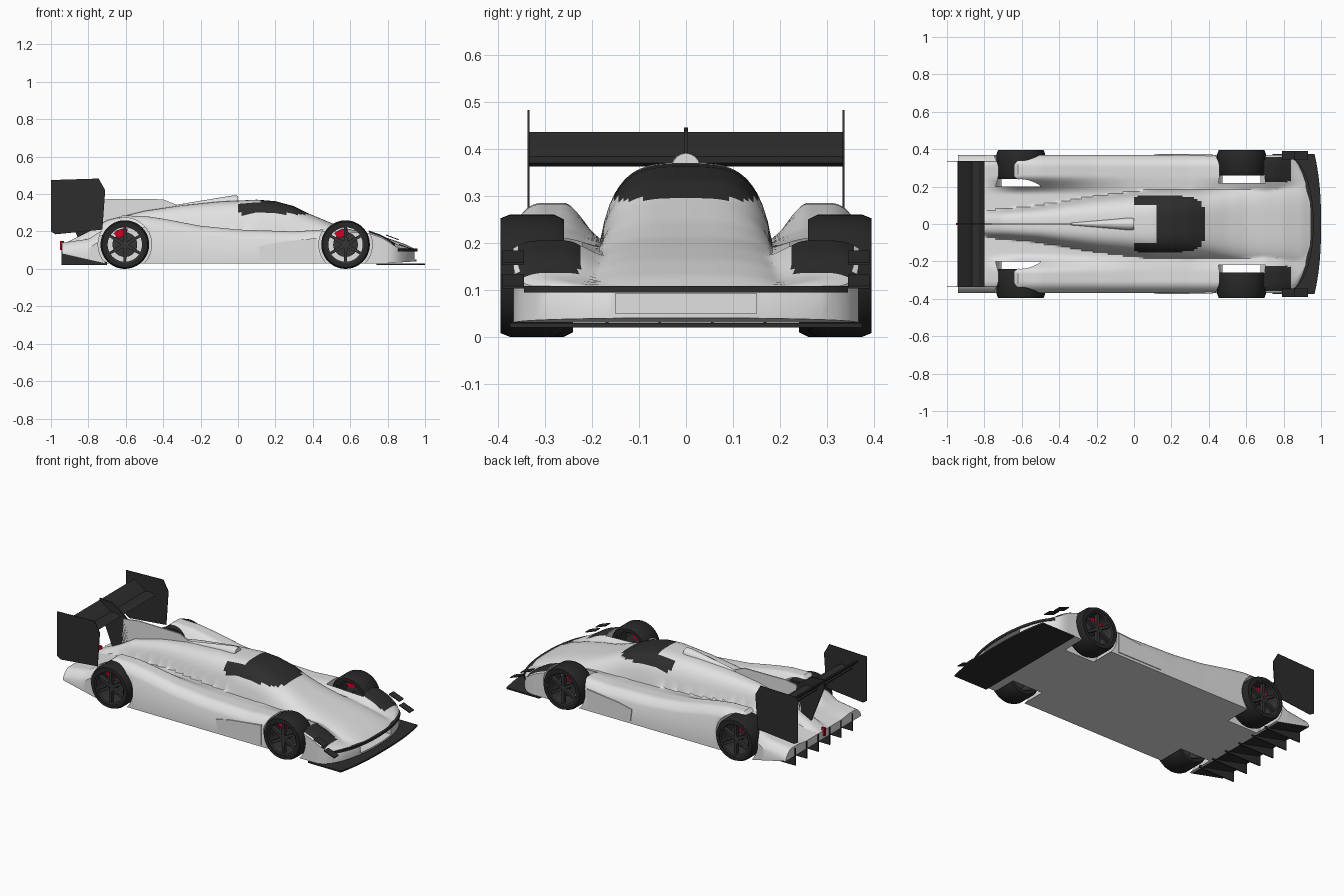
import bpy, bmesh, math
from mathutils import Vector

if "Cube" in bpy.data.objects:
    bpy.data.objects.remove(bpy.data.objects["Cube"], do_unlink=True)


def material(name, r, g, b):
    m = bpy.data.materials.new(name)
    m.use_nodes = True
    m.diffuse_color = (r, g, b, 1)
    m.node_tree.nodes["Principled BSDF"].inputs["Base Color"].default_value = (r, g, b, 1)
    return m


WHITE = material("body white", 0.75, 0.75, 0.75)
CARBON = material("carbon black", 0.026, 0.026, 0.026)
RUBBER = material("tyre rubber", 0.02, 0.02, 0.02)
RIM = material("rim grey", 0.035, 0.035, 0.037)
RED = material("caliper red", 0.65, 0.0, 0.02)


def finish(name, bm, mats, angle=35):
    """Turn a bmesh into a named, shaded object."""
    bmesh.ops.recalc_face_normals(bm, faces=bm.faces)
    mesh = bpy.data.meshes.new(name)
    bm.to_mesh(mesh)
    bm.free()
    for m in mats:
        mesh.materials.append(m)
    obj = bpy.data.objects.new(name, mesh)
    bpy.context.collection.objects.link(obj)
    bpy.ops.object.select_all(action="DESELECT")
    obj.select_set(True)
    bpy.context.view_layer.objects.active = obj
    if angle:
        bpy.ops.object.shade_smooth_by_angle(angle=math.radians(angle))
    return obj


def loft(bm, rings, wrap=False):
    """Skin a list of closed rings; cap the ends unless they wrap."""
    rows = [[bm.verts.new(p) for p in ring] for ring in rings]
    pairs = list(zip(rows, rows[1:])) + ([(rows[-1], rows[0])] if wrap else [])
    for a, b in pairs:
        for i in range(len(a)):
            k = (i + 1) % len(a)
            bm.faces.new((a[i], a[k], b[k], b[i]))
    if not wrap:
        bm.faces.new(rows[0])
        bm.faces.new(rows[-1])


def prism(name, pts, lo, hi, mat, axis="y", angle=0):
    """Extrude an outline: (x, z) along y, or (x, y) along z."""
    def place(p, d):
        return (p[0], d, p[1]) if axis == "y" else (p[0], p[1], d)
    bm = bmesh.new()
    loft(bm, [[place(p, d) for p in pts] for d in (lo, hi)])
    return finish(name, bm, [mat], angle)


def lathe(name, profile, cx, cz, side, mat, steps=48):
    """Revolve a closed (radius, y) profile around a wheel axle."""
    bm = bmesh.new()
    rings = []
    for i in range(steps):
        a = math.tau * i / steps
        rings.append([(cx + r * math.cos(a), side * y, cz + r * math.sin(a)) for r, y in profile])
    loft(bm, rings, wrap=True)
    return finish(name, bm, [mat])


def ease(keys, x):
    """Piecewise-linear lookup through (x, value) keys in rising order."""
    if x <= keys[0][0]:
        return keys[0][1]
    for (a, u), (b, v) in zip(keys, keys[1:]):
        if x <= b:
            return u + (v - u) * (x - a) / (b - a)
    return keys[-1][1]


# Body shape curves along the length
SPINE = [(-.94, .13), (-.8, .2), (-.7, .26), (-.5, .31), (-.3, .34), (-.1, .36), (.1, .37), (.2, .362),
         (.3, .335), (.38, .295), (.5, .245), (.6, .212), (.7, .19), (.8, .165), (.9, .13), (.95, .105)]
CABIN = [(-.94, .07), (-.8, .07), (-.5, .1), (-.2, .15), (.1, .185), (.4, .19), (.7, .22), (.95, .25)]
FENDER = [(-.94, .14), (-.8, .16), (-.72, .21), (-.62, .285), (-.5, .283), (-.4, .268), (-.2, .23),
          (0, .21), (.3, .2), (.45, .21), (.7, .205), (.77, .18), (.85, .13), (.95, .1)]
VALLEY = [(-.94, .13), (-.8, .16), (-.4, .2), (0, .2), (.4, .19), (.7, .17), (.85, .12), (.95, .1)]
FLOOR = [(-.94, .08), (-.72, .03), (.8, .03), (.95, .04)]


def half_width(x):
    if x < .78:
        return .368
    u = (x - .78) / .175
    return .368 * math.sqrt(max(.001, 1 - u ** 2.5))


def top_height(x, y):
    y = abs(y)
    valley, fender, w = ease(VALLEY, x), ease(FENDER, x), ease(CABIN, x)
    t = min(1, max(0, (y - .16) / .1))
    z = valley + (fender - valley) * t * t * (3 - 2 * t)
    edge = max(0, y / half_width(x) - .82) / .18
    z -= (.05 if x < .7 else .015) * edge ** 2.5
    if y < w:
        base = valley - .05
        z = max(z, base + (ease(SPINE, x) - base) * math.sqrt(1 - (y / w) ** 3.5))
    return z


# Body shell
N = 72
stations = [-.94 + .02 * i for i in range(95)] + [.947, .951, .954]
bm = bmesh.new()
rings = []
for x in stations:
    w = half_width(x)
    ys = [w * (2 * j / N - 1) for j in range(N + 1)]
    ring = [(x, y, top_height(x, y)) for y in ys]
    rings.append(ring + [(x, w, ease(FLOOR, x)), (x, -w, ease(FLOOR, x))])
loft(bm, rings)
bmesh.ops.recalc_face_normals(bm, faces=bm.faces)
for f in bm.faces:
    c = f.calc_center_median()
    side = abs(c.y)
    screen = 0 < c.x < .4 and c.z > .293 and not (c.x < .12 and side < .1)
    vent = .7 < c.x < .83 and .225 < side < .36 and f.normal.z > .2
    diffuser = c.x < -.72 and f.normal.z < -.5
    if screen or vent or diffuser:
        f.material_index = 1
body = finish("body_shell", bm, [WHITE, CARBON])

# Wheel wells and nose intake cut from the shell
AXLES = {"front": (.575, .26), "rear": (-.605, .24)}
cutters = [prism("intake_cutter", [(.87, .05), (1.1, .05), (1.1, .092), (.87, .092)], -.15, .15, WHITE)]
for cx, inner in AXLES.values():
    for s in (-1, 1):
        bpy.ops.mesh.primitive_cylinder_add(vertices=48, radius=.143, depth=.3,
                                            location=(cx, s * (inner + .11), .13),
                                            rotation=(math.pi / 2, 0, 0))
        cutters.append(bpy.context.object)
bpy.ops.object.select_all(action="DESELECT")
body.select_set(True)
bpy.context.view_layer.objects.active = body
for c in cutters:
    mod = body.modifiers.new("cut", "BOOLEAN")
    mod.operation = "DIFFERENCE"
    mod.solver = "EXACT"
    mod.object = c
    bpy.ops.object.modifier_apply(modifier=mod.name)
for c in cutters:
    bpy.data.objects.remove(c, do_unlink=True)
bpy.ops.object.shade_smooth_by_angle(angle=math.radians(35))

# Wheels
for end, (cx, inner) in AXLES.items():
    for s, label in ((1, "left"), (-1, "right")):
        tag = f"{end}_{label}"
        lathe(tag + "_tyre", [(.1, inner), (.12, inner), (.13, inner + .02), (.13, .375),
                              (.122, .395), (.1, .395)], cx, .13, s, RUBBER)
        lathe(tag + "_rim", [(.092, inner + .01), (.101, inner + .01), (.101, .392), (.092, .388)],
              cx, .13, s, RIM)
        lathe(tag + "_hub", [(.001, .33), (.022, .33), (.02, .38), (.001, .382)], cx, .13, s, RIM, 24)
        lathe(tag + "_brake_disc", [(.02, .32), (.066, .32), (.066, .33), (.02, .33)], cx, .13, s, RIM)
        bm = bmesh.new()
        for i in range(6):
            a = math.tau * (i + .5) / 6
            d, n = Vector((math.cos(a), 0, math.sin(a))), Vector((-math.sin(a), 0, math.cos(a)))
            hub = Vector((cx, 0, .13))
            loft(bm, [[hub + d * r + n * k * w + Vector((0, s * y, 0))
                       for k, y in ((-1, .36), (1, .36), (1, .382), (-1, .382))]
                      for r, w in ((.01, .01), (.096, .007))])
        finish(tag + "_spokes", bm, [RIM], 0)
        # Brake caliper over the top of the disc
        arc = [math.radians(80 + 11 * i) for i in range(6)]
        outline = [(cx + r * math.cos(a), .13 + r * math.sin(a))
                   for r, run in ((.045, arc), (.085, arc[::-1])) for a in run]
        prism(tag + "_caliper", outline, s * .315, s * .345, RED)

# Front splitter, following the nose curve
ys = [.375 * (i / 10 - 1) for i in range(21)]
front = [(1 - .035 * (abs(y) / .375) ** 2.5, y) for y in ys]
prism("front_splitter", front + [(.74, .375), (.74, -.375)], .02, .029, CARBON, "z")

# Dark lip above the nose intake
bm = bmesh.new()
lip = []
for i in range(41):
    y = .345 * (i / 20 - 1)
    x = .78 + .175 * (1 - (y / .368) ** 2) ** .4
    lip.append([(x - .015, y, .094), (x + .006, y, .094), (x + .006, y, .108), (x - .015, y, .108)])
loft(bm, lip)
finish("nose_lip", bm, [CARBON])

# Dive planes, side panels, rear wing end plates
for s, label in ((1, "left"), (-1, "right")):
    for i, (x, z) in enumerate(((.79, .165), (.86, .115))):
        prism(f"{label}_dive_plane_{i + 1}", [(x, z + .014), (x + .07, z - .012), (x + .07, z - .007),
                                              (x, z + .019)], s * .345, s * .39, CARBON)
    prism(label + "_side_panel", [(.42, .045), (.12, .045), (.11, .12), (.2, .14), (.42, .165)],
          s * .36, s * .373, WHITE)
    prism(label + "_wing_end_plate", [(-1, .2), (-.975, .185), (-.725, .21), (-.71, .42), (-.745, .483),
                                      (-1, .475)], s * .333, s * .337, CARBON)

# Rear wing elements and centre mount
prism("rear_wing_main", [(-.8, .37), (-.83, .362), (-.9, .372), (-.9, .378), (-.83, .385)],
      -.333, .333, CARBON)
prism("rear_wing_flap", [(-.865, .383), (-.9, .388), (-.945, .43), (-.942, .436), (-.89, .402)],
      -.333, .333, CARBON)
prism("rear_wing_mount", [(-.945, .39), (-.945, .445), (-.86, .44), (-.76, .37), (-.74, .2), (-.85, .15)],
      -.004, .004, CARBON)

# Engine cover fin and roof scoop
prism("engine_cover_fin", [(-.79, .2), (-.78, .36), (-.68, .375), (-.4, .372), (-.3, .33), (-.3, .25)],
      -.004, .004, WHITE)
bm = bmesh.new()
scoop = []
for t in (0, .08, .3, .6, 1):
    size = (.85 + t if t < .1 else 1 - .85 * t)
    scoop.append([(-.34 * t, .037 * size * math.cos(a), .355 - .02 * t + .042 * size * math.sin(a))
                  for a in (math.tau * i / 20 for i in range(20))])
loft(bm, scoop)
finish("roof_scoop", bm, [WHITE])

# Diffuser fins and rain light
for i in range(6):
    y = -.28 + .112 * i
    prism(f"diffuser_fin_{i + 1}", [(-.7, .022), (-.7, .035), (-.8, .07), (-.945, .13), (-.945, .022)],
          y - .003, y + .003, CARBON)
prism("rain_light", [(-.952, .1), (-.952, .15), (-.93, .15), (-.93, .1)], -.006, .006, RED)
